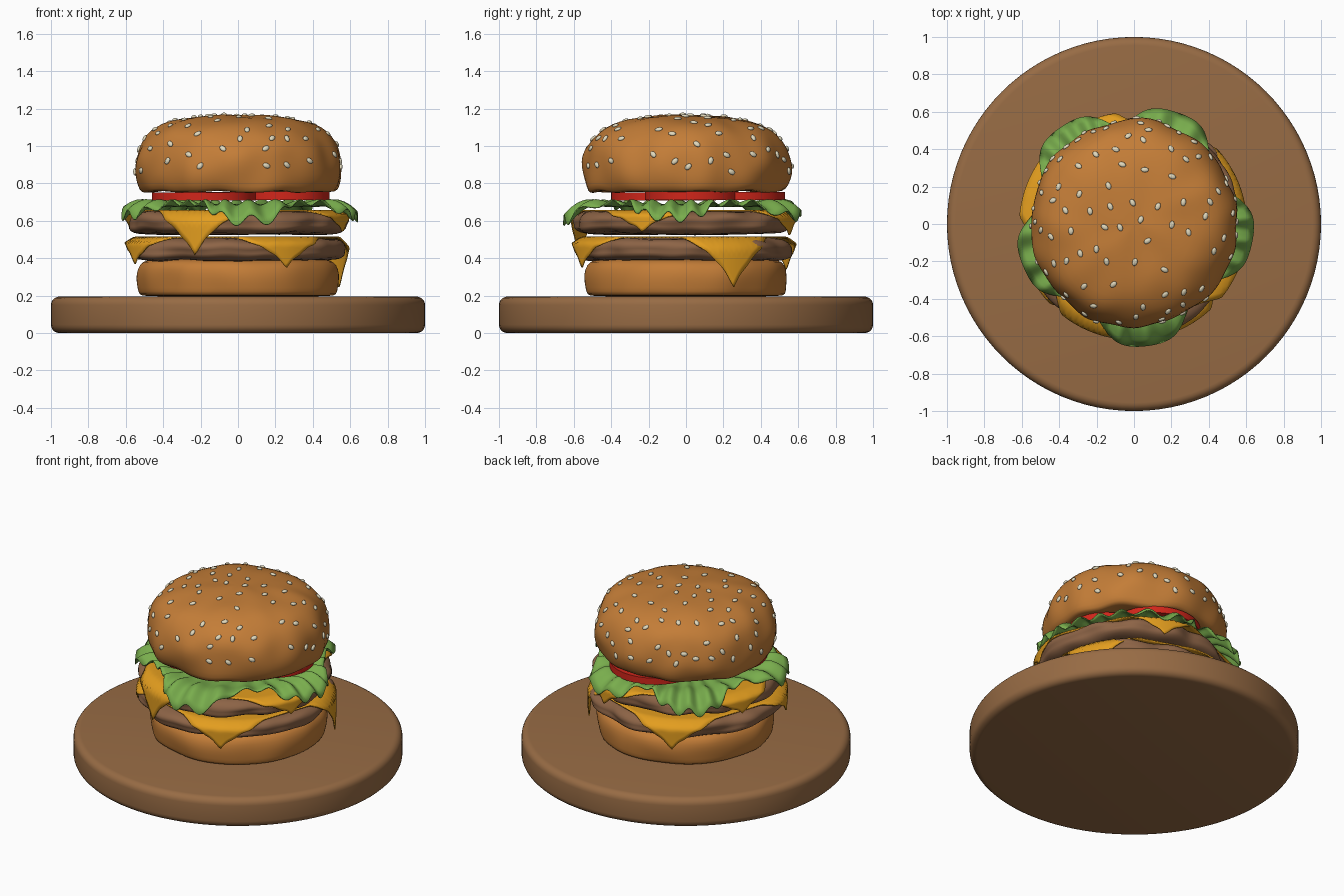
import bpy, bmesh, math, random
from mathutils import Vector, Matrix, noise

random.seed(7)
if "Cube" in bpy.data.objects:
    bpy.data.objects.remove(bpy.data.objects["Cube"])


def material(name, r, g, b):
    color = [(c / 255) ** 2.2 for c in (r, g, b)] + [1]
    m = bpy.data.materials.new(name)
    m.use_nodes = True
    m.diffuse_color = color
    m.node_tree.nodes["Principled BSDF"].inputs["Base Color"].default_value = color
    return m


wood = material("wood brown", 150, 107, 70)
bread = material("toasted bread", 194, 124, 58)
meat = material("cooked meat", 140, 100, 72)
leaf = material("leaf green", 120, 172, 78)
yellow = material("cheese yellow", 226, 156, 36)
red = material("tomato red", 208, 42, 32)
cream = material("seed cream", 222, 214, 186)


def add_object(name, bm, mat, angle=None):
    mesh = bpy.data.meshes.new(name)
    bm.to_mesh(mesh)
    bm.free()
    mesh.materials.append(mat)
    obj = bpy.data.objects.new(name, mesh)
    bpy.context.collection.objects.link(obj)
    if angle is None:
        mesh.shade_smooth()
    else:
        bpy.ops.object.select_all(action="DESELECT")
        obj.select_set(True)
        bpy.context.view_layer.objects.active = obj
        bpy.ops.object.shade_smooth_by_angle(angle=angle)
    return obj


def lathe(name, profile, mat, center=(0, 0), bump=0.01, scale=6, lift=0.0):
    """Spin a profile of (radius, height) pairs and roughen it with noise."""
    bm = bmesh.new()
    verts = [bm.verts.new((r, 0, z)) for r, z in profile]
    edges = [bm.edges.new(pair) for pair in zip(verts, verts[1:])]
    bmesh.ops.spin(bm, geom=verts + edges, cent=(0, 0, 0), axis=(0, 0, 1),
                   angle=math.tau, steps=72)
    bmesh.ops.remove_doubles(bm, verts=bm.verts, dist=0.0005)
    bmesh.ops.recalc_face_normals(bm, faces=bm.faces)
    for v in bm.verts:
        p = v.co.copy()
        n = noise.noise(p * scale + Vector((len(name), 0, 0)))
        radius = max(p.xy.length, 0.001)
        grow = 1 + bump * n * min(1, radius / 0.3) / max(radius, 0.3)
        v.co = (p.x * grow + center[0], p.y * grow + center[1],
                p.z + lift * noise.noise(p * scale * 1.1))
    obj = add_object(name, bm, mat)
    sub = obj.modifiers.new("smooth", "SUBSURF")
    sub.levels = sub.render_levels = 1
    return obj


def disc(name, radius, bottom, top, mat, center=(0, 0), bevel=0.0):
    bm = bmesh.new()
    bmesh.ops.create_cone(bm, cap_ends=True, segments=96, radius1=radius, radius2=radius,
                          depth=top - bottom,
                          matrix=Matrix.Translation((*center, (top + bottom) / 2)))
    if bevel:
        rims = [e for e in bm.edges if abs(e.verts[0].co.z - e.verts[1].co.z) < 1e-4]
        bmesh.ops.bevel(bm, geom=rims, offset=bevel, segments=5, profile=0.5, affect="EDGES")
    return add_object(name, bm, mat, math.radians(35))


# Round serving board
disc("serving_board", 1.0, 0, 0.195, wood, bevel=0.045)

# Buns
lathe("bottom_bun", [(0, 0.196), (0.3, 0.196), (0.5, 0.196), (0.525, 0.205), (0.53, 0.24),
                     (0.537, 0.29), (0.535, 0.34), (0.515, 0.385), (0.45, 0.40), (0, 0.40)],
      bread, bump=0.018, scale=5)
top_bun = lathe("top_bun", [(0, 0.775), (0.25, 0.772), (0.44, 0.765), (0.5, 0.752),
                            (0.53, 0.762), (0.55, 0.82), (0.557, 0.88), (0.55, 0.94),
                            (0.53, 1.0), (0.495, 1.055), (0.44, 1.1), (0.36, 1.133),
                            (0.27, 1.152), (0.18, 1.162), (0.09, 1.167), (0, 1.168)],
                bread, bump=0.025, scale=6, lift=0.014)


# Meat patties with rough edges
def patty(name, z, center):
    lathe(name, [(0, z), (0.3, z), (0.5, z + 0.003), (0.55, z + 0.012), (0.58, z + 0.035),
                 (0.572, z + 0.055), (0.585, z + 0.075), (0.57, z + 0.105), (0.53, z + 0.122),
                 (0.48, z + 0.125), (0.3, z + 0.126), (0, z + 0.126)],
          meat, center, bump=0.05, scale=6, lift=0.012)


patty("lower_patty", 0.383, (-0.01, -0.015))
patty("upper_patty", 0.528, (-0.005, -0.02))


# Cheese slices: square sheets whose corners fold down over the meat
def cheese(name, z, turn, droops, half_diagonal=0.74, fold=0.55):
    bm = bmesh.new()
    bmesh.ops.create_grid(bm, x_segments=48, y_segments=48, size=half_diagonal / math.sqrt(2))
    for v in bm.verts:
        corner = int((math.atan2(v.co.y, v.co.x) % math.tau) // (math.pi / 2))
        radius = v.co.xy.length
        angle = math.atan2(v.co.y, v.co.x) + turn - math.pi / 4
        over = max(0, radius - fold)
        radius = min(radius, fold) + 0.06 * min(1, over / 0.04)
        wave = 0.03 * over * math.sin(angle * 40)
        v.co = (radius * math.cos(angle) - 0.005, radius * math.sin(angle) - 0.01,
                z - over * droops[corner] + wave)
    obj = add_object(name, bm, yellow)
    obj.modifiers.new("thickness", "SOLIDIFY").thickness = 0.008


cheese("lower_cheese", 0.515, math.radians(26), (1.4, 0.9, 0.75, 0.85))
cheese("upper_cheese", 0.658, math.radians(68), (0.7, 0.6, 1.25, 0.6))

# Ruffled lettuce with five drooping lobes
LOBES = [math.radians(a) for a in (-9, 69, 127, 201, 276)]
STEPS, RINGS = 320, 14
bm = bmesh.new()
rows = []
for j in range(RINGS + 1):
    t = j / RINGS
    row = []
    for i in range(STEPS):
        a = math.tau * i / STEPS
        gap = min(abs((a - lobe + math.pi) % math.tau - math.pi) for lobe in LOBES)
        lobe = math.exp(-(gap / 0.4) ** 4)
        radius = 0.15 + t * (0.37 + 0.125 * lobe + 0.012 * math.sin(3 * a))
        out = max(0, (radius - 0.42) / 0.22)
        ruffle = math.sin(26 * a + 2 * math.sin(3 * a)) * (0.006 + 0.022 * out)
        z = 0.685 + 0.025 * min(1, out * 2) - 0.085 * out ** 3 + ruffle
        row.append(bm.verts.new((radius * math.cos(a), radius * math.sin(a), z)))
    rows.append(row)
for inner, outer in zip(rows, rows[1:]):
    for i in range(STEPS):
        k = (i + 1) % STEPS
        bm.faces.new((inner[i], outer[i], outer[k], inner[k]))
lettuce = add_object("lettuce", bm, leaf)
lettuce.modifiers.new("thickness", "SOLIDIFY").thickness = 0.006

# Tomato slices
for i, (x, y, r) in enumerate([(-0.18, -0.12, 0.28), (0.05, 0.25, 0.28), (0.24, 0.03, 0.25)]):
    disc(f"tomato_slice_{i + 1}", r, 0.708 + 0.002 * i, 0.752 + 0.002 * i, red, (x, y))

# Sesame seeds scattered over the crown of the top bun
bpy.context.view_layer.update()
crown = top_bun.evaluated_get(bpy.context.evaluated_depsgraph_get()).data
faces = [(p.center.copy(), p.normal.copy(), p.area) for p in crown.polygons if p.center.z > 0.86]
bm = bmesh.new()
placed = []
for spot, normal, _ in random.choices(faces, [f[2] for f in faces], k=900):
    if len(placed) >= 92 or any((spot - q).length < 0.075 for q in placed):
        continue
    placed.append(spot)
    pose = (Matrix.Translation(spot + normal * 0.003) @ normal.to_track_quat("Z", "Y").to_matrix().to_4x4()
            @ Matrix.Rotation(random.uniform(0, math.tau), 4, "Z")
            @ Matrix.Diagonal((0.021, 0.014, 0.009, 1)))
    bmesh.ops.create_uvsphere(bm, u_segments=12, v_segments=8, radius=1, matrix=pose)
add_object("sesame_seeds", bm, cream)
